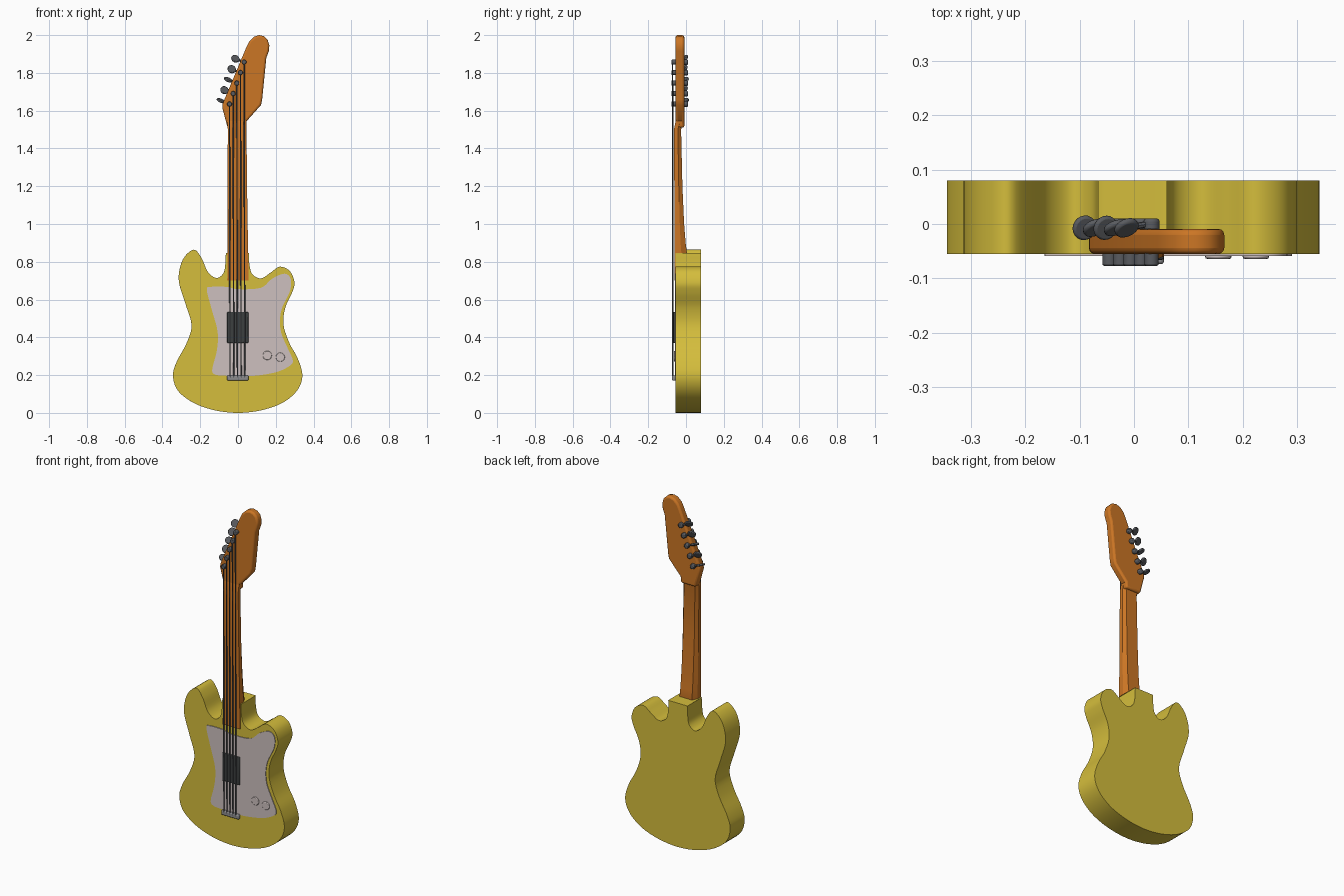
import bpy, bmesh, math
from mathutils import Vector

if "Cube" in bpy.data.objects:
    bpy.data.objects.remove(bpy.data.objects["Cube"])


def material(name, rgb):
    m = bpy.data.materials.new(name)
    m.diffuse_color = (*rgb, 1)
    m.use_nodes = True
    m.node_tree.nodes["Principled BSDF"].inputs["Base Color"].default_value = m.diffuse_color
    return m


YELLOW = material("yellow paint", (0.66, 0.51, 0.045))
WOOD = material("orange wood", (0.60, 0.18, 0.018))
PALE = material("pale plate", (0.61, 0.53, 0.52))
STEEL = material("dark steel", (0.10, 0.105, 0.115))
BLACK = material("pickup black", (0.045, 0.05, 0.05))
GREY = material("bridge grey", (0.26, 0.26, 0.27))


def finish(name, bm, mat, bevel=0, segments=2, angle=35):
    bmesh.ops.recalc_face_normals(bm, faces=bm.faces[:])
    me = bpy.data.meshes.new(name)
    bm.to_mesh(me)
    bm.free()
    ob = bpy.data.objects.new(name, me)
    bpy.context.collection.objects.link(ob)
    me.materials.append(mat)
    if bevel:
        b = ob.modifiers.new("bevel", 'BEVEL')
        b.width, b.segments = bevel, segments
        b.limit_method, b.angle_limit = 'ANGLE', math.radians(50)
    bpy.ops.object.select_all(action='DESELECT')
    ob.select_set(True)
    bpy.context.view_layer.objects.active = ob
    bpy.ops.object.shade_smooth_by_angle(angle=math.radians(angle))
    return ob


def smooth_loop(pts, n=5):
    """Closed Catmull-Rom curve through the points."""
    out, k = [], len(pts)
    for i in range(k):
        a, b, c, d = (Vector(pts[(i + j) % k]) for j in (-1, 0, 1, 2))
        for s in range(n):
            t = s / n
            out.append(0.5 * (2 * b + (c - a) * t + (2 * a - 5 * b + 4 * c - d) * t * t
                              + (3 * b - a - 3 * c + d) * t ** 3))
    return out


def plate(name, outline, y0, y1, mat, bevel=0, segments=2):
    """Outline in x,z pushed through from y0 to y1."""
    bm = bmesh.new()
    f = bm.faces.new([bm.verts.new((p[0], y0, p[1])) for p in outline])
    r = bmesh.ops.extrude_face_region(bm, geom=[f])
    vs = [v for v in r["geom"] if isinstance(v, bmesh.types.BMVert)]
    bmesh.ops.translate(bm, verts=vs, vec=(0, y1 - y0, 0))
    return finish(name, bm, mat, bevel, segments)


def rod(name, a, b, r, mat, sides=16, bevel=0):
    a, b = Vector(a), Vector(b)
    bm = bmesh.new()
    bmesh.ops.create_cone(bm, cap_ends=True, segments=sides, radius1=r, radius2=r,
                          depth=(b - a).length)
    q = (b - a).to_track_quat('Z', 'Y')
    for v in bm.verts:
        v.co = q @ v.co + (a + b) / 2
    return finish(name, bm, mat, bevel)


def box(name, x0, x1, y0, y1, z0, z1, mat, bevel):
    return plate(name, [(x0, z0), (x1, z0), (x1, z1), (x0, z1)], y0, y1, mat, bevel)


# body with two horns and a neck tab
body = [(0, 0), (.124, .014), (.235, .053), (.312, .117), (.341, .196), (.317, .286),
        (.272, .37), (.241, .466), (.25, .556), (.286, .636), (.299, .69), (.275, .75),
        (.222, .774), (.172, .742), (.122, .712), (.075, .735), (.06, .79),
        (.058, .842), (.05, .847), (-.055, .847), (-.064, .842), (-.067, .79), (-.077, .74),
        (-.114, .714), (-.16, .747), (-.193, .82), (-.235, .864), (-.293, .81),
        (-.314, .705), (-.28, .583), (-.246, .466), (-.272, .37), (-.325, .27),
        (-.344, .196), (-.318, .117), (-.235, .053), (-.124, .014)]
plate("body", smooth_loop(body), -.055, .08, YELLOW, .005)

# pickguard
guard = [(-.165, .65), (-.145, .667), (-.06, .667), (0, .655), (.12, .662), (.18, .71),
         (.245, .737), (.279, .71), (.275, .645), (.235, .56), (.222, .49), (.23, .42),
         (.262, .345), (.29, .28), (.275, .25), (.2, .215), (.07, .195), (-.07, .197),
         (-.125, .205), (-.136, .235), (-.112, .33), (-.108, .43), (-.14, .55)]
plate("pickguard", smooth_loop(guard), -.059, -.054, PALE)

# neck: chamfered section lofted upwards (z, left, right, front, back)
stations = [(.70, -.057, .055, -.061, -.03), (.84, -.056, .054, -.061, .006),
            (.90, -.056, .053, -.061, -.002), (1.0, -.055, .051, -.061, -.010),
            (1.2, -.055, .048, -.062, -.019), (1.5, -.054, .045, -.064, -.026),
            (1.55, -.056, .045, -.054, -.012)]
bm = bmesh.new()
rings = []
for z, l, r, f, b in stations:
    m, c = f + (b - f) * .55, (r - l) * .14
    sec = [(l, f), (r, f), (r, m), (r - c, b), (l + c, b), (l, m)]
    rings.append([bm.verts.new((x, y, z)) for x, y in sec])
for lo, hi in zip(rings, rings[1:]):
    for i in range(6):
        bm.faces.new((lo[i], lo[(i + 1) % 6], hi[(i + 1) % 6], hi[i]))
bm.faces.new(rings[0])
bm.faces.new(rings[-1])
finish("neck", bm, WOOD, angle=25)

# headstock
head = [(-.055, 1.51), (.043, 1.51), (.046, 1.545), (.122, 1.63), (.128, 1.66), (.15, 1.88),
        (.163, 1.915), (.166, 1.945), (.157, 1.975), (.138, 1.994), (.112, 2.0),
        (.085, 1.992), (.06, 1.968), (.044, 1.935), (-.082, 1.635), (-.083, 1.615)]
plate("headstock", head, -.055, -.009, WOOD, .011, 3)

# pickup, bridge and knobs
box("pickup", -.057, .055, -.066, -.055, .37, .535, BLACK, .004)
box("bridge", -.058, .055, -.074, -.055, .171, .198, GREY, .005)
for i, (x, z) in enumerate([(.155, .304), (.224, .295)]):
    rod(f"knob_{i + 1}", (x, -.055, z), (x, -.064, z), .024, PALE, 24, .003)

# strings with their tuners
button_turn = [75, 35, 70, 30, 40]
for i in range(5):
    x, z = -.045 + .0193 * i, 1.635 + .0555 * i
    n = i + 1
    rod(f"string_{n}", (-.042 + .0195 * i, -.071, .185), (x, -.071, z), .0035, STEEL, 8)
    rod(f"tuner_post_{n}", (x, -.05, z), (x, -.077, z), .013, STEEL, 16, .003)
    rod(f"tuner_casing_{n}", (x, -.012, z), (x, .010, z), .015, STEEL, 16, .005)
    centre = Vector((x - .046, -.007, z + .018))
    start = Vector((x, .001, z))
    rod(f"tuner_shaft_{n}", start, centre, .006, STEEL, 8)
    # flat oval button turned about its shaft
    along = (centre - start).normalized()
    side = along.cross(Vector((0, 1, 0))).normalized()
    a = math.radians(button_turn[i])
    axis = (math.cos(a) * side.cross(along) + math.sin(a) * side).normalized()
    rod(f"tuner_button_{n}", centre - axis * .006, centre + axis * .006, .023, STEEL, 20, .004)
